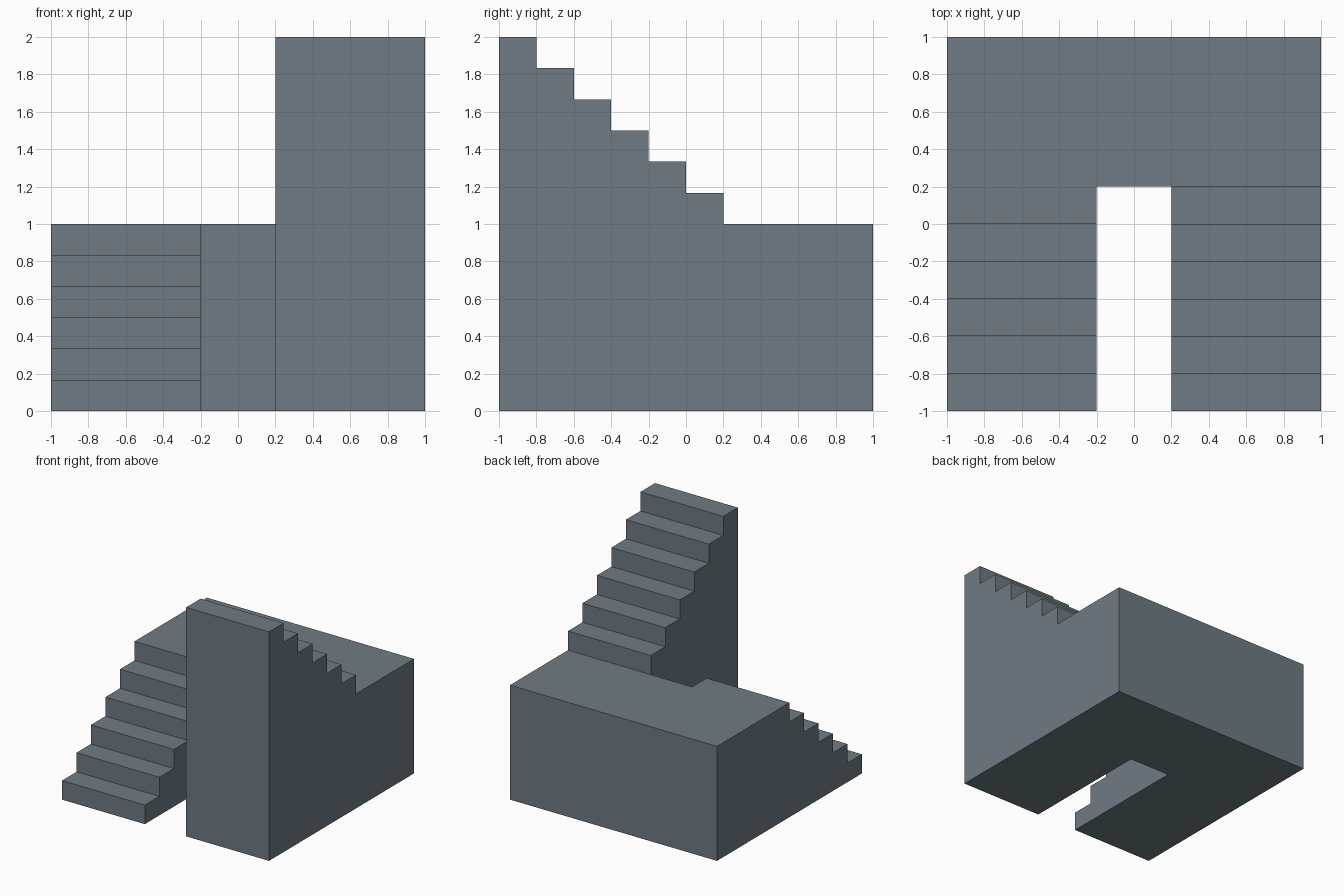
import bpy, bmesh, math

if "Cube" in bpy.data.objects:
    bpy.data.objects.remove(bpy.data.objects["Cube"])

STEPS, RUN, RISE = 6, 0.2, 1 / 6
GAP, LAND_Y, LAND_Z = 0.2, 0.2, 1.0     # half gap width, landing front, landing height

grey = bpy.data.materials.new("slate_grey")
grey.diffuse_color = (0.156, 0.198, 0.223, 1)
grey.use_nodes = True
grey.node_tree.nodes["Principled BSDF"].inputs["Base Color"].default_value = grey.diffuse_color

bm = bmesh.new()


def face(points):
    bm.faces.new([bm.verts.new(p) for p in points])


def strip(profile, x0, x1, skip=()):
    """Walls swept along x between consecutive (y, z) profile points."""
    for i, (a, b) in enumerate(zip(profile, profile[1:] + profile[:1])):
        if i not in skip:
            face([(x0, *a), (x1, *a), (x1, *b), (x0, *b)])


def flight(steps, x_out, x_in):
    """Flight plus its end of the landing; the inner side stops at the landing."""
    stair = [(LAND_Y, 0), (-1, 0)] + steps + [(LAND_Y, LAND_Z)]
    full = stair + [(1, LAND_Z), (1, 0)]
    strip(full, x_out, x_in)
    face([(x_out, *p) for p in full])
    face([(x_in, *p) for p in stair])


# Lower flight climbs from the floor to the landing
lower = []
for i in range(STEPS):
    y, z = -1 + i * RUN, (i + 1) * RISE
    lower += [(y, z), (y + RUN, z)]
lower.pop()                              # last tread runs into the landing
flight(lower, -1, -GAP)

# Upper flight climbs from the landing to the top at the front
upper = []
for i in range(STEPS):
    y, z = -1 + i * RUN, 2 - i * RISE
    upper += [(y, z), (y + RUN, z)]
flight(upper, 1, GAP)

# Landing between the flights
strip([(LAND_Y, 0), (LAND_Y, LAND_Z), (1, LAND_Z), (1, 0)], -GAP, GAP)

# Weld into one clean solid
bmesh.ops.remove_doubles(bm, verts=bm.verts[:], dist=1e-4)
bmesh.ops.recalc_face_normals(bm, faces=bm.faces[:])
bmesh.ops.dissolve_limit(bm, angle_limit=math.radians(1),
                         verts=bm.verts[:], edges=bm.edges[:])

mesh = bpy.data.meshes.new("double_staircase")
bm.to_mesh(mesh)
bm.free()
mesh.materials.append(grey)
bpy.context.collection.objects.link(bpy.data.objects.new("double_staircase", mesh))
